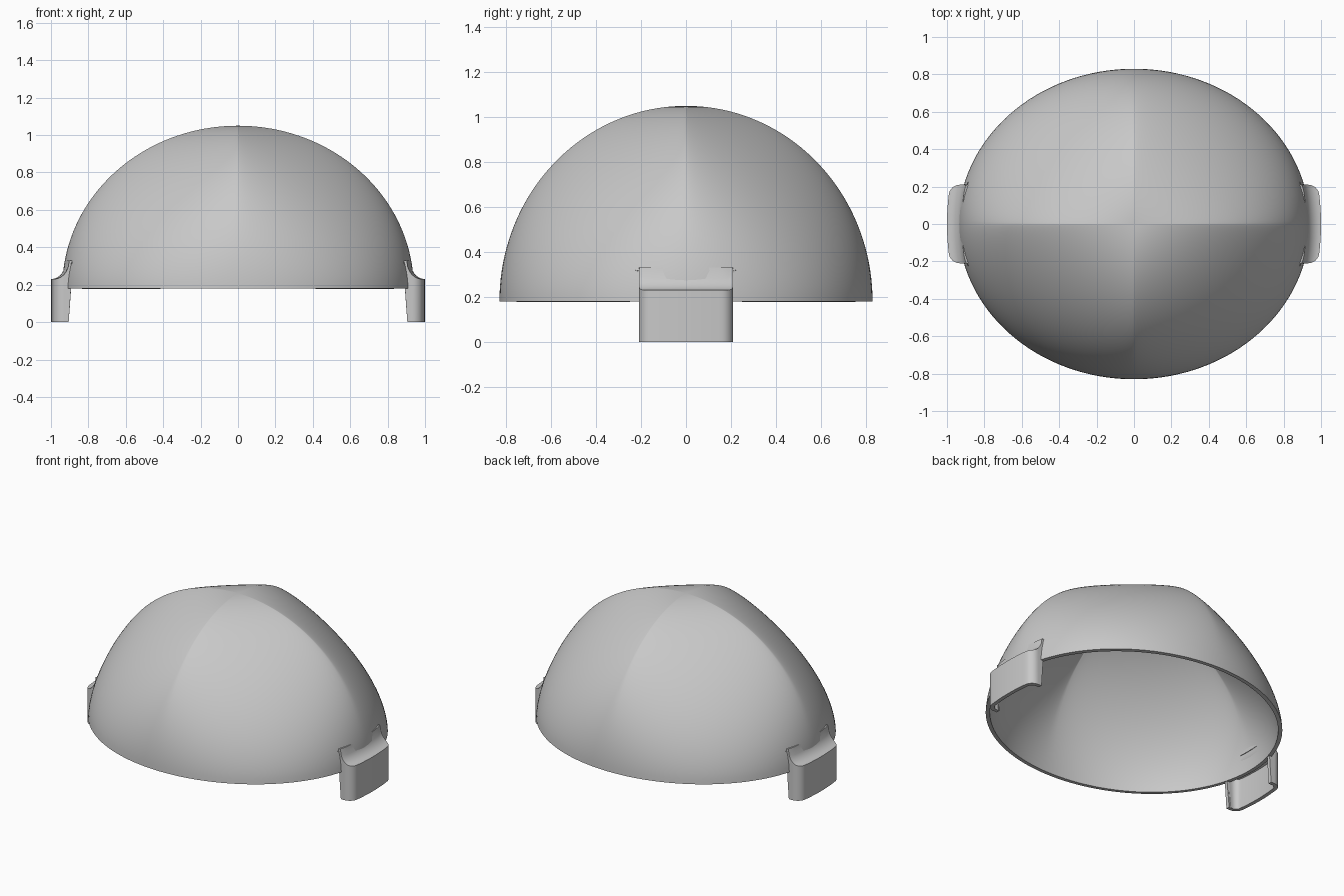
import bpy
import bmesh
from math import sin, cos, pi, sqrt, log, radians

cube = bpy.data.objects.get("Cube")
if cube:
    bpy.data.objects.remove(cube, do_unlink=True)

grey = bpy.data.materials.new("plain_grey")
grey.use_nodes = True
grey.diffuse_color = (0.58, 0.58, 0.58, 1)
grey.node_tree.nodes["Principled BSDF"].inputs["Base Color"].default_value = grey.diffuse_color

RIM, RISE, HALF_X, HALF_Y = 0.18, 0.87, 0.94, 0.83
WALL = 0.025


def finish(name, bm):
    """Turn an outer skin into a walled, smooth-shaded object."""
    mesh = bpy.data.meshes.new(name)
    bm.to_mesh(mesh)
    bm.free()
    mesh.materials.append(grey)
    obj = bpy.data.objects.new(name, mesh)
    bpy.context.collection.objects.link(obj)
    bpy.ops.object.select_all(action='DESELECT')
    obj.select_set(True)
    bpy.context.view_layer.objects.active = obj
    solid = obj.modifiers.new("wall", 'SOLIDIFY')
    solid.thickness = WALL
    solid.offset = -1
    bpy.ops.object.modifier_apply(modifier=solid.name)
    bpy.ops.object.shade_smooth_by_angle(angle=radians(35))
    return obj


def power(value, exponent):
    return (1 if value >= 0 else -1) * abs(value) ** exponent


# Dome: elliptical rim, with sections that flatten between four soft ridges
def make_dome(rings=40, sides=128):
    bm = bmesh.new()
    loops = []
    for i in range(rings):
        a = pi / 2 * i / rings
        r, h = cos(a), sin(a)
        fullness = 1 - 0.85 * h ** 1.4
        e = -2 * log(0.5 + 0.207 * fullness) / log(2)
        loops.append([bm.verts.new((HALF_X * r * power(cos(t), e),
                                    HALF_Y * r * power(sin(t), e),
                                    RIM + RISE * h))
                      for t in (2 * pi * k / sides for k in range(sides))])
    apex = bm.verts.new((0, 0, RIM + RISE))
    for k in range(sides):
        n = (k + 1) % sides
        for low, high in zip(loops, loops[1:]):
            bm.faces.new((low[k], low[n], high[n], high[k]))
        bm.faces.new((loops[-1][k], loops[-1][n], apex))
    return finish("dome_shell", bm)


# Side clip: hollow tab with rounded corners and a concave top running into the dome
def make_clip(name, columns=32, rows=10):
    half, corner, reach = 0.21, 0.05, 0.08
    bm = bmesh.new()
    grid = []
    for j in range(columns + 1):
        y = half * sin(pi / 2 * (2 * j / columns - 1))
        c = min(1, max(0, abs(y) - half + corner) / corner)
        start = corner * (1 - sqrt(1 - c * c))
        row = []
        for i in range(rows + 1):
            d = start + (0.1 - start) * i / rows
            z = 0.33 - 0.1 * sqrt(max(0, 1 - (d / reach) ** 2))
            row.append(bm.verts.new((1 - d - 0.4 * y * y, y, z)))
        grid.append(row)
    for a, b in zip(grid, grid[1:]):
        for i in range(rows):
            bm.faces.new((a[i], b[i], b[i + 1], a[i + 1]))
    # Upright wall below the outline
    top = grid[0][:0:-1] + [row[0] for row in grid] + grid[-1][1:]
    corner_x = grid[0][0].co.x
    base = []
    for v in top:
        x = v.co.x
        if abs(v.co.y) > half - 1e-5:
            x = corner_x - (corner_x - x) * 0.54
        base.append(bm.verts.new((x, v.co.y, 0)))
    for k in range(len(top) - 1):
        bm.faces.new((base[k], base[k + 1], top[k + 1], top[k]))
    return finish(name, bm)


make_dome()
make_clip("left_clip")
make_clip("right_clip").rotation_euler.z = pi
